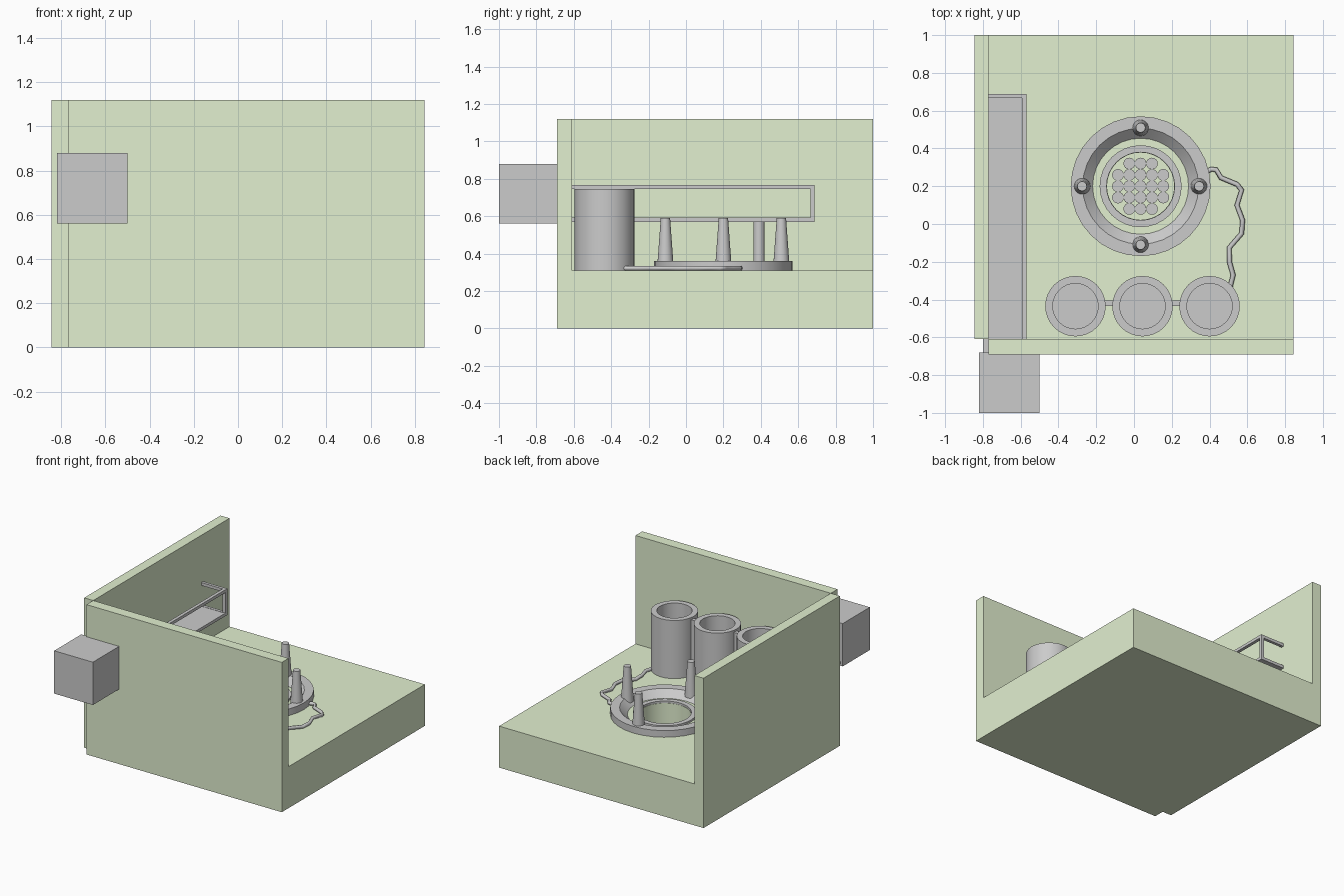
import bpy, bmesh, math

if "Cube" in bpy.data.objects:
    bpy.data.objects.remove(bpy.data.objects["Cube"])

green = bpy.data.materials.new("pale_green")
green.diffuse_color = (0.76, 0.87, 0.63, 1)
green.use_nodes = True
green.node_tree.nodes["Principled BSDF"].inputs["Base Color"].default_value = green.diffuse_color


def finish(name, bm, mat=None, smooth=False):
    bmesh.ops.recalc_face_normals(bm, faces=bm.faces)
    me = bpy.data.meshes.new(name)
    bm.to_mesh(me)
    bm.free()
    ob = bpy.data.objects.new(name, me)
    bpy.context.collection.objects.link(ob)
    if mat:
        me.materials.append(mat)
    if smooth:
        bpy.ops.object.select_all(action='DESELECT')
        ob.select_set(True)
        bpy.context.view_layer.objects.active = ob
        bpy.ops.object.shade_smooth_by_angle(angle=math.radians(35))
    return ob


def box(name, x, y, z, mat=None):
    bm = bmesh.new()
    bmesh.ops.create_cube(bm, size=1)
    for v in bm.verts:
        for i, (a, b) in enumerate((x, y, z)):
            v.co[i] = a if v.co[i] < 0 else b
    return finish(name, bm, mat)


def lathe(name, cx, cy, profile, n=32, closed=False, mat=None):
    """Turn an (r, z) profile around a vertical axis at (cx, cy)."""
    bm = bmesh.new()
    vs = [bm.verts.new((r, 0, z)) for r, z in profile]
    es = [bm.edges.new(p) for p in zip(vs, vs[1:])]
    if closed:
        es.append(bm.edges.new((vs[-1], vs[0])))
    bmesh.ops.spin(bm, geom=vs + es, cent=(0, 0, 0), axis=(0, 0, 1),
                   angle=2 * math.pi, steps=n, use_merge=True)
    bmesh.ops.remove_doubles(bm, verts=bm.verts, dist=1e-5)
    bmesh.ops.translate(bm, verts=bm.verts, vec=(cx, cy, 0))
    return finish(name, bm, mat, True)


FLOOR, CX, CY = 0.31, 0.035, 0.2

# Base with drain recess, and two walls leaving a notch at the corner
base = box("base", (-0.77, 0.845), (-0.61, 1), (0, FLOOR), green)
cutter = lathe("recess_cutter", CX, CY, [(0, 0.06), (0.178, 0.06), (0.178, 0.5), (0, 0.5)])
cutter.hide_render = True
cutter.hide_set(True)
mod = base.modifiers.new("recess", 'BOOLEAN')
mod.operation = 'DIFFERENCE'
mod.object = cutter
box("left_wall", (-0.845, -0.77), (-0.61, 1), (0, 1.12), green)
box("front_wall", (-0.77, 0.845), (-0.69, -0.61), (0, 1.12), green)

# Outer box and the shelf running from it through the wall
box("outer_box", (-0.82, -0.5), (-1, -0.68), (0.56, 0.88))
box("shelf", (-0.8, -0.59), (-0.69, 0.67), (0.572, 0.59))
for label, z in (("lower", 0.57), ("upper", 0.745)):
    box(label + "_side_rail", (-0.594, -0.57), (-0.69, 0.688), (z, z + 0.022))
    box(label + "_end_rail", (-0.8, -0.59), (0.666, 0.688), (z, z + 0.022))
box("rail_post", (-0.594, -0.57), (0.666, 0.688), (0.57, 0.767))
for i, y in enumerate((-0.31, 0.39)):
    lathe(f"shelf_leg_{i}", -0.68, y, [(0, FLOOR), (0.03, FLOOR), (0.03, 0.575), (0, 0.575)], 24)

# Three joined canisters
for i in range(3):
    lathe(f"canister_{i}", -0.31 + 0.355 * i, -0.435,
          [(0, FLOOR), (0.16, FLOOR), (0.16, 0.745), (0.12, 0.745), (0.12, 0.35), (0, 0.35)])
for i in range(2):
    x = -0.1325 + 0.355 * i
    box(f"canister_link_{i}", (x - 0.03, x + 0.03), (-0.435, -0.405), (FLOOR, 0.73))

# Ring with sloping inside, inner lip and four tapered pegs
lathe("outer_ring", CX, CY, [(0.37, FLOOR), (0.37, 0.36), (0.307, 0.36), (0.254, FLOOR)], closed=True)
lathe("inner_lip", CX, CY, [(0.217, FLOOR - 0.01), (0.217, 0.325), (0.18, 0.325), (0.18, FLOOR - 0.01)],
      closed=True)
for i in range(4):
    a = i * math.pi / 2
    lathe(f"peg_{i}", CX + 0.31 * math.cos(a), CY + 0.31 * math.sin(a),
          [(0, 0.33), (0.044, 0.33), (0.025, 0.59), (0, 0.59)], 20)

# Grid of small discs at the bottom of the recess
for i in range(-2, 3):
    for j in range(-2, 3):
        if abs(i * j) < 4:
            lathe("drain_disc", CX + 0.06 * i, CY + 0.06 * j,
                  [(0, 0.055), (0.031, 0.055), (0.031, 0.068), (0, 0.068)], 16)

# Crooked hose from ring to last canister
path = [(0.37, 0.27), (0.41, 0.29), (0.435, 0.287), (0.46, 0.245), (0.545, 0.21), (0.57, 0.18),
        (0.545, 0.10), (0.575, 0.02), (0.57, -0.05), (0.505, -0.125), (0.505, -0.20),
        (0.525, -0.27), (0.51, -0.33)]
cu = bpy.data.curves.new("hose", 'CURVE')
cu.dimensions = '3D'
cu.bevel_depth = 0.013
cu.bevel_resolution = 1
cu.use_fill_caps = True
sp = cu.splines.new('POLY')
sp.points.add(len(path) - 1)
for p, (x, y) in zip(sp.points, path):
    p.co = (x, y, 0.322, 1)
bpy.context.collection.objects.link(bpy.data.objects.new("hose", cu))
